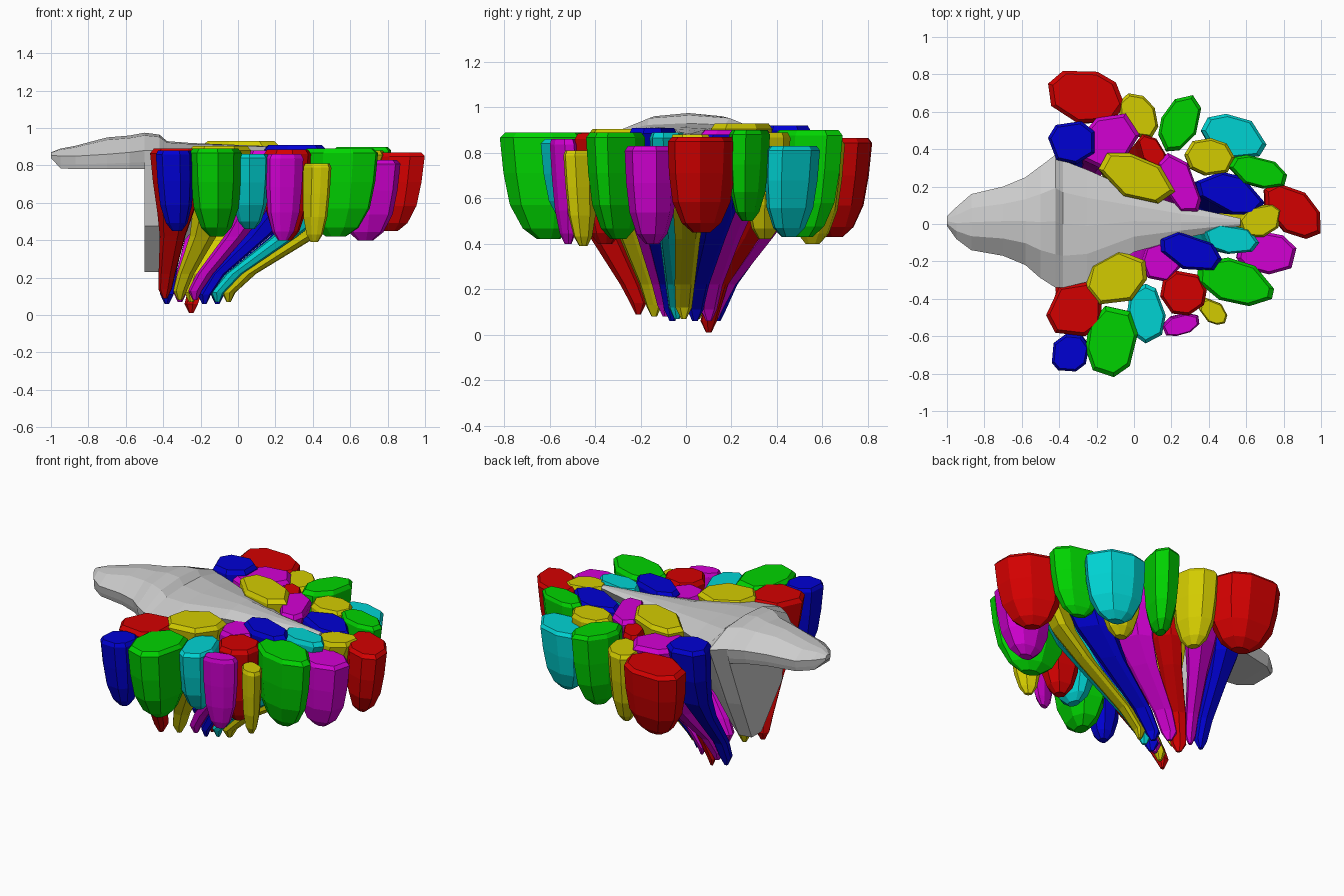
import bpy, bmesh, random
from math import sin, cos, pi, copysign

if "Cube" in bpy.data.objects:
    bpy.data.objects.remove(bpy.data.objects["Cube"])
random.seed(4)

COLORS = {"red": (0.65, 0.0, 0.0, 1), "yellow": (0.65, 0.6, 0.0, 1), "green": (0.0, 0.65, 0.0, 1),
          "cyan": (0.0, 0.65, 0.65, 1), "blue": (0.0, 0.0, 0.65, 1), "magenta": (0.65, 0.0, 0.65, 1)}
MATS = {}
for name, rgba in COLORS.items():
    MATS[name] = bpy.data.materials.new(name)
    MATS[name].diffuse_color = rgba


def loft(name, rings, mat=None):
    """Skin a stack of equal-length rings and cap both ends."""
    bm = bmesh.new()
    vs = [[bm.verts.new(p) for p in r] for r in rings]
    n = len(rings[0])
    for a, b in zip(vs, vs[1:]):
        for i in range(n):
            j = (i + 1) % n
            bm.faces.new((a[i], a[j], b[j], b[i]))
    bm.faces.new(vs[0])
    bm.faces.new(vs[-1])
    bmesh.ops.recalc_face_normals(bm, faces=bm.faces)
    me = bpy.data.meshes.new(name)
    bm.to_mesh(me)
    bm.free()
    ob = bpy.data.objects.new(name, me)
    bpy.context.collection.objects.link(ob)
    if mat:
        me.materials.append(mat)


def outline(n, lean):
    """Irregular polygon fitted to a -1..1 box; lean tilts it diagonally."""
    ph = random.random() * 6
    ts = [ph + 2 * pi * (i + random.uniform(-0.2, 0.2)) / n for i in range(n)]
    full = lambda v: copysign(abs(v) ** 0.93, v)
    xs = [full(cos(t)) for t in ts]
    ys = [full(sin(t + lean)) for t in ts]
    fit = lambda v: [2 * (a - min(v)) / (max(v) - min(v)) - 1 for a in v]
    return list(zip(fit(xs), fit(ys)))


def ring(shape, cx, cy, z, rx, ry):
    return [(cx + rx * x, cy + ry * y, z) for x, y in shape]


# Short outer columns: colour, x0, x1, y0, y1, lean, top z, bottom z
SHORT = [
    ("red", -.46, -.05, .54, .82, -.2, .865, .43), ("yellow", -.08, .13, .46, .70, -.3, .86, .40),
    ("green", .13, .36, .39, .69, .4, .90, .43), ("cyan", .36, .71, .35, .59, -.3, .83, .43),
    ("yellow", .27, .54, .26, .46, -.1, .89, .42), ("green", .51, .82, .19, .37, -.4, .90, .50),
    ("red", .70, 1.0, -.08, .22, -.5, .87, .45), ("magenta", .55, .87, -.27, -.04, -.1, .83, .40),
    ("green", .34, .75, -.44, -.18, -.4, .89, .42), ("red", .14, .39, -.49, -.25, 0, .885, .40),
    ("yellow", .35, .50, -.54, -.40, -.4, .81, .39), ("magenta", .15, .35, -.60, -.48, .4, .86, .40),
    ("cyan", -.04, .17, -.64, -.32, -.1, .86, .46), ("green", -.26, .02, -.82, -.44, .1, .89, .42),
    ("blue", -.44, -.24, -.79, -.59, .1, .88, .45)]
for k, (c, x0, x1, y0, y1, lean, zt, zb) in enumerate(SHORT):
    s = outline(8, lean)
    cx, cy, rx, ry = (x0 + x1) / 2, (y0 + y1) / 2, (x1 - x0) / 2, (y1 - y0) / 2
    rings = []
    for h, w in [(1, .87), (.95, 1), (.62, .96), (.32, .85), (.1, .58), (0, .26)]:
        d = 1 - .04 * (1 - h)
        rings.append(ring(s, cx * d, cy * d, zb + (zt - zb) * h, rx * w, ry * w))
    loft(f"outer_column_{k}", rings, MATS[c])

# Inner columns with a long root: colour, x0, x1, y0, y1, lean, top z, tip x, tip y, tip z
LONG = [
    ("blue", -.46, -.21, .32, .55, 0, .92, -.38, .14, .06), ("magenta", -.30, .03, .30, .59, .3, .89, -.31, .13, .07),
    ("red", .02, .17, .30, .48, -.5, .88, -.25, .10, .01), ("magenta", .13, .36, .06, .38, -.5, .90, -.18, .10, .06),
    ("yellow", -.19, .22, .11, .38, -.5, .93, -.25, .05, .07), ("blue", .33, .70, .05, .28, -.4, .88, -.11, .04, .06),
    ("yellow", .56, .79, -.07, .11, .3, .88, -.05, -.01, .07), ("cyan", .37, .67, -.16, .0, -.2, .89, -.11, -.04, .07),
    ("blue", .14, .47, -.25, -.04, -.4, .91, -.18, -.06, .06)]
LONG += [
    ("magenta", .04, .25, -.31, -.09, 0, .88, -.23, -.09, .08),
    ("yellow", -.26, .07, -.43, -.14, .2, .905, -.31, -.14, .08),
    ("red", -.47, -.17, -.60, -.31, .1, .89, -.39, -.21, .09)]
for k, (c, x0, x1, y0, y1, lean, zt, tx, ty, tz) in enumerate(LONG):
    s = outline(7, lean)
    cx, cy, rx, ry = (x0 + x1) / 2, (y0 + y1) / 2, (x1 - x0) / 2, (y1 - y0) / 2
    rings = []
    # height, drift from tip to crown, crown share of the width, root radius
    for z, t, w, r in [(zt, 1, .87, 0), (zt - .025, 1, 1, 0), (.72, .94, .81, .01), (.55, .80, .45, .03),
                       (.42, .57, .22, .035), (.22, .14, .01, .043), (tz + .05, 0, 0, .036), (tz, 0, 0, .012)]:
        rings.append(ring(s, tx + (cx - tx) * t, ty + (cy - ty) * t, z, rx * w + r, ry * w + r))
    loft(f"inner_column_{k}", rings, MATS[c])

# Grey core: snout, hump and a keel that thins towards the tail
# x, left y, right y, ridge z, edge z, bottom z, bottom width share
CORE = [(-1.0, -.01, .04, .87, .855, .84, .9), (-.95, -.08, .09, .89, .85, .785, .9), (-.87, -.14, .16, .905, .85, .78, .9),
        (-.70, -.17, .20, .95, .86, .78, .9), (-.58, -.22, .25, .96, .87, .78, .9),
        (-.50, -.29, .31, .975, .88, .78, .9), (-.499, -.29, .31, .975, .88, .23, .16),
        (-.42, -.34, .37, .965, .88, .23, .16), (-.38, -.34, .34, .93, .88, .29, .25),
        (-.25, -.31, .29, .92, .88, .44, .25), (.0, -.15, .18, .91, .88, .64, .25),
        (.25, -.08, .10, .90, .87, .77, .3), (.57, -.01, .03, .885, .875, .84, .6)]
rings = []
for x, yl, yr, zr, ze, zb, w in CORE:
    m = (yl + yr) / 2
    y = lambda f: m + (yr - yl) / 2 * f
    mid = ze + (zr - ze) * .85
    low = zb + (ze - zb) * .38
    trunk = -.5 < x < -.4
    rings.append([(x, y(-1), ze), (x, y(-.5), mid), (x, m, zr), (x, y(.5), mid), (x, y(1), ze),
                  (x, y((w + 1) / 2 - .08 * (w < .8)), low), (x, y(w), zb), (x, y(-w), zb),
                  (x, y(-.85 if trunk else -(w + 1) / 2), low)])
loft("grey_core", rings)

for m in bpy.data.materials:
    if m.users and not m.is_grease_pencil:
        m.use_nodes = True
        m.node_tree.nodes["Principled BSDF"].inputs["Base Color"].default_value = m.diffuse_color
